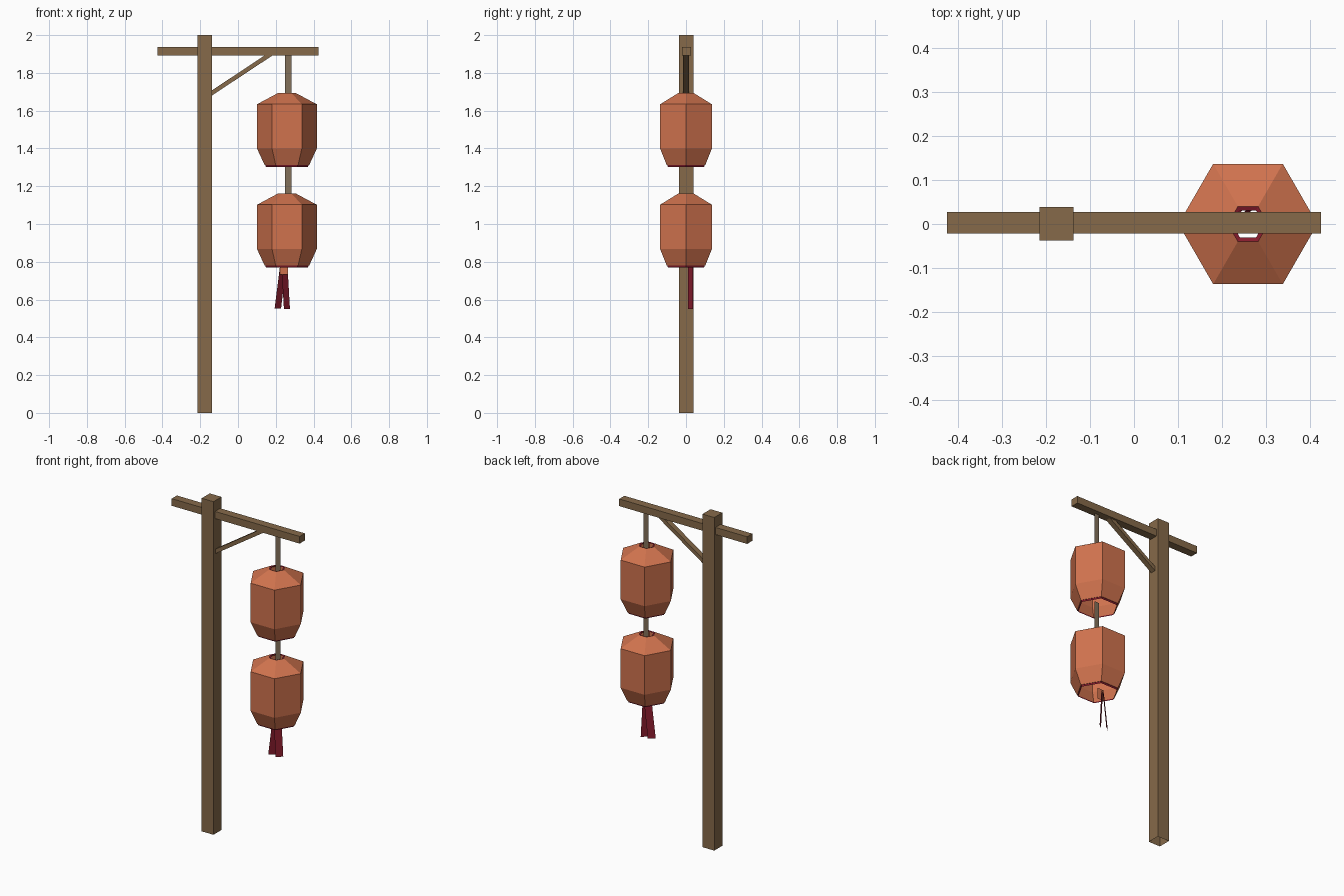
import bpy, bmesh, math
from mathutils import Vector

if "Cube" in bpy.data.objects:
    bpy.data.objects.remove(bpy.data.objects["Cube"])


def material(name, rgb):
    m = bpy.data.materials.new(name)
    m.diffuse_color = (*rgb, 1)
    m.use_nodes = True
    m.node_tree.nodes["Principled BSDF"].inputs["Base Color"].default_value = m.diffuse_color
    return m


WOOD = material("brown wood", (0.238, 0.144, 0.068))
STRAP = material("grey brown strap", (0.223, 0.162, 0.102))
PAPER = material("orange paper", (0.631, 0.171, 0.076))
RED = material("dark red", (0.242, 0.0116, 0.026))


def make(name, verts, faces, mats):
    me = bpy.data.meshes.new(name)
    me.from_pydata(verts, [], faces)
    for m in mats:
        me.materials.append(m)
    ob = bpy.data.objects.new(name, me)
    bpy.context.collection.objects.link(ob)
    return ob


def prism(name, outline, y0, y1, mat, open_bottom=False):
    """Extrude an (x, z) outline from y0 to y1."""
    n = len(outline)
    verts = [(x, y, z) for y in (y0, y1) for x, z in outline]
    faces = [list(range(n)), list(range(2 * n - 1, n - 1, -1))]
    faces += [[i, i + n, (i + 1) % n + n, (i + 1) % n] for i in range(n)]
    if open_bottom:
        faces.pop(2)  # first outline edge is the bottom
    return make(name, verts, faces, [mat])


def rect(x0, x1, z0, z1):
    return [(x0, z0), (x1, z0), (x1, z1), (x0, z1)]


def lantern(name, base):
    """Hollow six-sided shade with red rims at both openings."""
    cx, n = 0.259, 6
    profile = [(0.111, 0.0), (0.115, 0.009), (0.118, 0.009), (0.158, 0.096),
               (0.158, 0.331), (0.046, 0.391), (0.036, 0.388)]
    verts = [(cx + r * math.cos(i * math.tau / n), r * math.sin(i * math.tau / n), base + z)
             for r, z in profile for i in range(n)]
    faces = [[k * n + i, k * n + (i + 1) % n, (k + 1) * n + (i + 1) % n, (k + 1) * n + i]
             for k in range(len(profile) - 1) for i in range(n)]
    ob = make(name, verts, faces, [PAPER, RED])
    for p in ob.data.polygons:
        band = p.index // n
        p.material_index = 1 if band in (0, len(profile) - 2) else 0


def strip(name, top, bottom, z0, z1, mat, y0, y1):
    """Flat double-sided strip; top and bottom are x ranges."""
    make(name, [(bottom[0], y0, z0), (bottom[1], y1, z0), (top[1], y1, z1), (top[0], y0, z1)],
         [[0, 1, 2, 3]], [mat])


# Wooden frame
prism("post", rect(-0.215, -0.137, 0, 2), -0.037, 0.039, WOOD, open_bottom=True)
prism("crossbeam", rect(-0.425, 0.425, 1.893, 1.936), -0.022, 0.027, WOOD)
prism("brace", [(-0.14, 1.679), (0.187, 1.895), (0.145, 1.895), (-0.14, 1.706)],
      -0.017, 0.015, WOOD)

# Lanterns and the flat straps that carry them
lantern("upper_lantern", 1.303)
lantern("lower_lantern", 0.771)
strip("upper_strap", (0.249, 0.282), (0.249, 0.282), 1.66, 1.895, STRAP, 0.001, 0.001)
strip("lower_strap", (0.249, 0.282), (0.249, 0.282), 1.13, 1.34, STRAP, 0.001, 0.001)

# Tassel: paper tab with two red ribbons turned to the corner
strip("tassel_tab", (0.222, 0.264), (0.222, 0.264), 0.733, 0.80, PAPER, 0.006, 0.006)
strip("left_ribbon", (0.222, 0.254), (0.194, 0.228), 0.553, 0.775, RED, 0.01, 0.037)
strip("right_ribbon", (0.230, 0.262), (0.243, 0.275), 0.551, 0.775, RED, 0.01, 0.037)

# Consistent outward normals
for ob in bpy.context.collection.objects:
    bm = bmesh.new()
    bm.from_mesh(ob.data)
    bmesh.ops.recalc_face_normals(bm, faces=bm.faces)
    bm.to_mesh(ob.data)
    bm.free()
